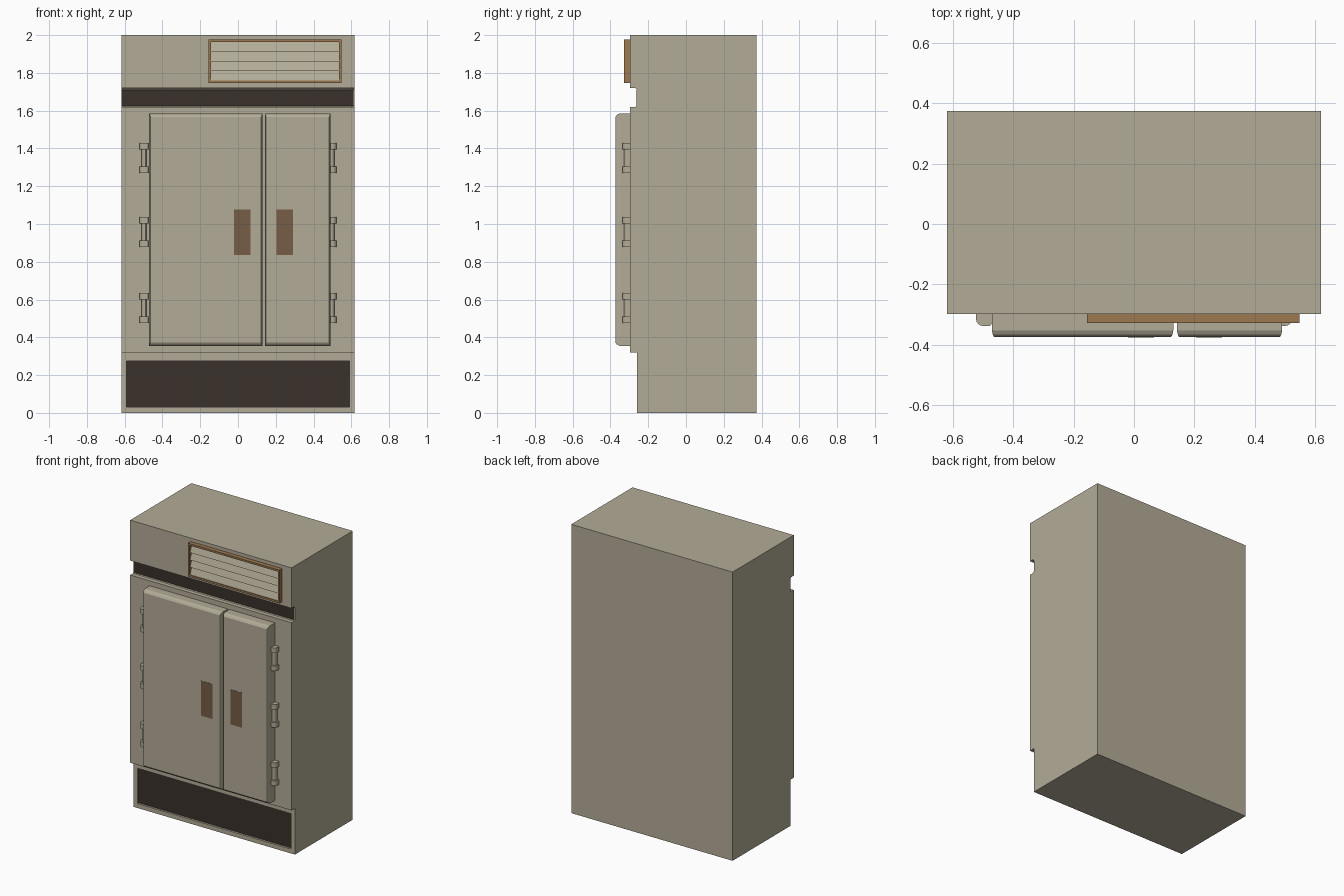
import bpy, bmesh, math

if "Cube" in bpy.data.objects:
    bpy.data.objects.remove(bpy.data.objects["Cube"])


def material(name, rgb):
    m = bpy.data.materials.new(name)
    m.diffuse_color = (*rgb, 1)
    m.use_nodes = True
    m.node_tree.nodes["Principled BSDF"].inputs["Base Color"].default_value = m.diffuse_color
    return m


PUTTY = material("putty", (0.45, 0.41, 0.31))
COPPER = material("copper", (0.33, 0.19, 0.08))
BROWN = material("brown", (0.18, 0.11, 0.06))
DARK = material("dark", (0.043, 0.031, 0.023))


def finish(name, bm, mat):
    bmesh.ops.recalc_face_normals(bm, faces=bm.faces[:])
    me = bpy.data.meshes.new(name)
    bm.to_mesh(me)
    bm.free()
    me.materials.append(mat)
    ob = bpy.data.objects.new(name, me)
    bpy.context.collection.objects.link(ob)
    return ob


def loft(name, rings, mat):
    """Join matching point rings into a closed solid."""
    bm = bmesh.new()
    vs = [[bm.verts.new(p) for p in r] for r in rings]
    n = len(rings[0])
    for a, b in zip(vs, vs[1:]):
        for i in range(n):
            j = (i + 1) % n
            bm.faces.new((a[i], a[j], b[j], b[i]))
    bm.faces.new(vs[0])
    bm.faces.new(vs[-1])
    return finish(name, bm, mat)


def rect(x0, x1, z0, z1, y):
    return [(x0, y, z0), (x1, y, z0), (x1, y, z1), (x0, y, z1)]


def box(name, x0, x1, y0, y1, z0, z1, mat):
    return loft(name, [rect(x0, x1, z0, z1, y0), rect(x0, x1, z0, z1, y1)], mat)


def extrude_x(name, yz, x0, x1, mat):
    return loft(name, [[(x, y, z) for y, z in yz] for x in (x0, x1)], mat)


# Cabinet body: side profile with toe recess and upper groove
FRONT, DEEP = -0.297, -0.26
cabinet = extrude_x("cabinet", [
    (0.373, 0), (DEEP, 0), (DEEP, 0.32), (FRONT, 0.32), (FRONT, 1.62),
    (-0.268, 1.62), (DEEP, 1.628), (DEEP, 1.71), (-0.27, 1.72),
    (FRONT, 1.72), (FRONT, 2.0), (0.373, 2.0)], -0.618, 0.618, PUTTY)

# Shallow pocket for the lower panel
cutter = box("panel_cutter", -0.59, 0.59, -0.4, -0.243, 0.03, 0.275, PUTTY)
cutter.hide_render = True
cutter.hide_set(True)
cut = cabinet.modifiers.new("pocket", "BOOLEAN")
cut.operation, cut.solver, cut.object = "DIFFERENCE", "EXACT", cutter

# Dark lower panel and groove strip
box("lower_panel", -0.59, 0.59, -0.246, -0.24, 0.03, 0.275, DARK)
box("groove_strip", -0.618, 0.612, -0.263, -0.255, 1.622, 1.71, DARK)

# Doors with softened front edges, plus flat handle plates
for side, x0, x1, hx in (("left", -0.47, 0.13, -0.02), ("right", 0.142, 0.49, 0.205)):
    rings = [rect(x0, x1, 0.355, 1.585, FRONT + 0.005)]
    for y, dx, dz in ((-0.352, 0, 0), (-0.366, 0.003, 0.007), (-0.373, 0.007, 0.018)):
        rings.append(rect(x0 + dx, x1 - dx, 0.355 + dz, 1.585 - dz, y))
    loft(side + "_door", rings, PUTTY)
    box(side + "_handle_plate", hx, hx + 0.086, -0.3745, -0.37, 0.835, 1.077, BROWN)


# Hinges: two rounded knuckles joined by a slimmer bar
def hinge_block(name, sx, outer, inner, depth, z0, z1):
    r = min(0.022, (outer - inner) * 0.6)
    y1 = FRONT - depth
    xy = [(outer, FRONT + 0.003)]
    for k in range(5):
        a = k * math.pi / 8
        xy.append((outer - r + r * math.cos(a), y1 + r - r * math.sin(a)))
    xy += [(inner + 0.006, y1), (inner, y1 + 0.006), (inner, FRONT + 0.003)]
    loft(name, [[(sx * x, y, z) for x, y in xy] for z in (z0, z1)], PUTTY)


for side, sx in (("left", -1), ("right", 1)):
    for i, zc in enumerate((0.555, 0.958, 1.35)):
        n = f"{side}_hinge_{i + 1}"
        hinge_block(n + "_bar", sx, 0.511, 0.484, 0.03, zc - 0.05, zc + 0.05)
        hinge_block(n + "_lower", sx, 0.522, 0.47, 0.04, zc - 0.08, zc - 0.045)
        hinge_block(n + "_upper", sx, 0.522, 0.47, 0.04, zc + 0.045, zc + 0.08)

# Vent frame
VX0, VX1, VZ0, VZ1, T, VY = -0.155, 0.547, 1.746, 1.976, 0.013, -0.327
BACK = FRONT + 0.003
box("vent_frame_bottom", VX0, VX1, VY, BACK, VZ0, VZ0 + T, COPPER)
box("vent_frame_top", VX0, VX1, VY, BACK, VZ1 - T, VZ1, COPPER)
box("vent_frame_left", VX0, VX0 + T, VY, BACK, VZ0 + T, VZ1 - T, COPPER)
box("vent_frame_right", VX1 - T, VX1, VY, BACK, VZ0 + T, VZ1 - T, COPPER)

# Slanted louvre slats
pitch = (VZ1 - VZ0 - 2 * T) / 4
for i in range(4):
    z = VZ0 + T + i * pitch
    extrude_x(f"vent_slat_{i + 1}", [
        (-0.322, z), (-0.302, z + pitch), (-0.298, z + pitch), (-0.318, z)],
        VX0 + T, VX1 - T, PUTTY)
